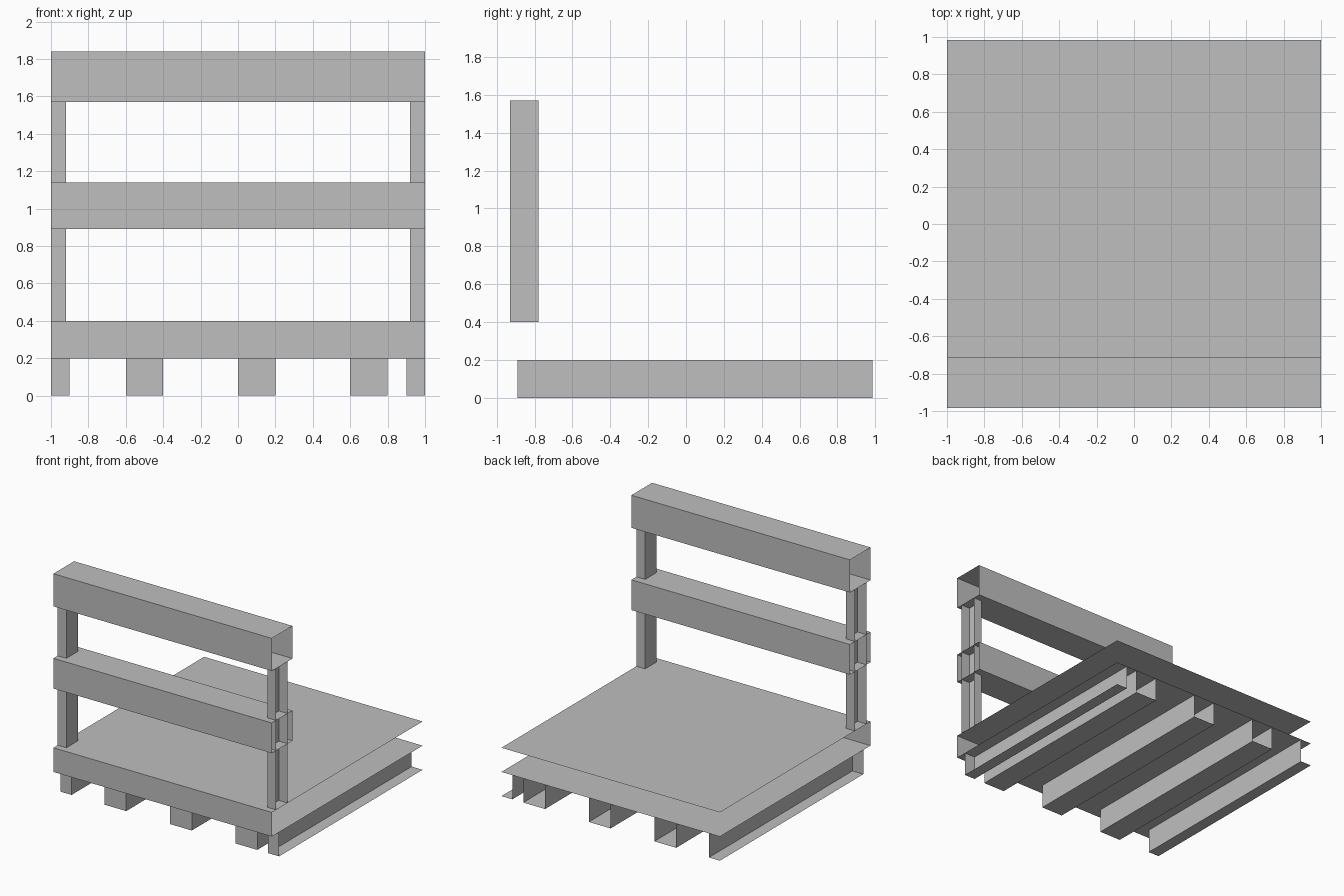
import bpy
import bmesh

cube = bpy.data.objects.get("Cube")
if cube:
    bpy.data.objects.remove(cube, do_unlink=True)

grey = bpy.data.materials.new("plain grey")
grey.use_nodes = True
colour = (0.52, 0.52, 0.52, 1)
grey.diffuse_color = colour
grey.node_tree.nodes["Principled BSDF"].inputs["Base Color"].default_value = colour

FRONT, BACK = -0.985, 0.985


def open_box(name, low, high, sides):
    """Thin sheet-metal box keeping only the named sides, such as '-y +z'."""
    bm = bmesh.new()
    bmesh.ops.create_cube(bm, size=1)
    removed = []
    for face in bm.faces:
        axis = max(range(3), key=lambda i: abs(face.normal[i]))
        label = ("+" if face.normal[axis] > 0 else "-") + "xyz"[axis]
        if label not in sides.split():
            removed.append(face)
    bmesh.ops.delete(bm, geom=removed, context="FACES")
    for v in bm.verts:
        v.co = [l + (c + 0.5) * (h - l) for c, l, h in zip(v.co, low, high)]
    mesh = bpy.data.meshes.new(name)
    bm.to_mesh(mesh)
    bm.free()
    mesh.materials.append(grey)
    obj = bpy.data.objects.new(name, mesh)
    bpy.context.collection.objects.link(obj)
    return obj


# Deck: top and bottom sheets joined by a front fascia, open at sides and back
open_box("deck", (-1, FRONT, 0.2), (1, BACK, 0.4), "-y -z +z")

# Joists: troughs under the deck, open at the back
for i, x in enumerate((-0.6, 0, 0.6)):
    open_box(f"joist_{i + 1}", (x, -0.89, 0), (x + 0.2, BACK, 0.2), "-x +x -y -z")

# Edge joists and posts: channels open to the outside
for side, x0, x1, web in (("left", 0.9, 1, "-x"), ("right", -1, -0.9, "+x")):
    open_box(f"{side}_edge_joist", (x0, -0.89, 0), (x1, BACK, 0.2), f"{web} -y -z")
    p0, p1 = (0.92, 1) if side == "left" else (-1, -0.92)
    open_box(f"{side}_post", (p0, -0.93, 0.4), (p1, -0.78, 1.57), f"{web} -y +y")

# Rails: rectangular tubes with open ends
for name, z0, z1 in (("middle_rail", 0.89, 1.14), ("top_rail", 1.57, 1.84)):
    open_box(name, (-1, FRONT, z0), (1, -0.715, z1), "-y +y -z +z")
